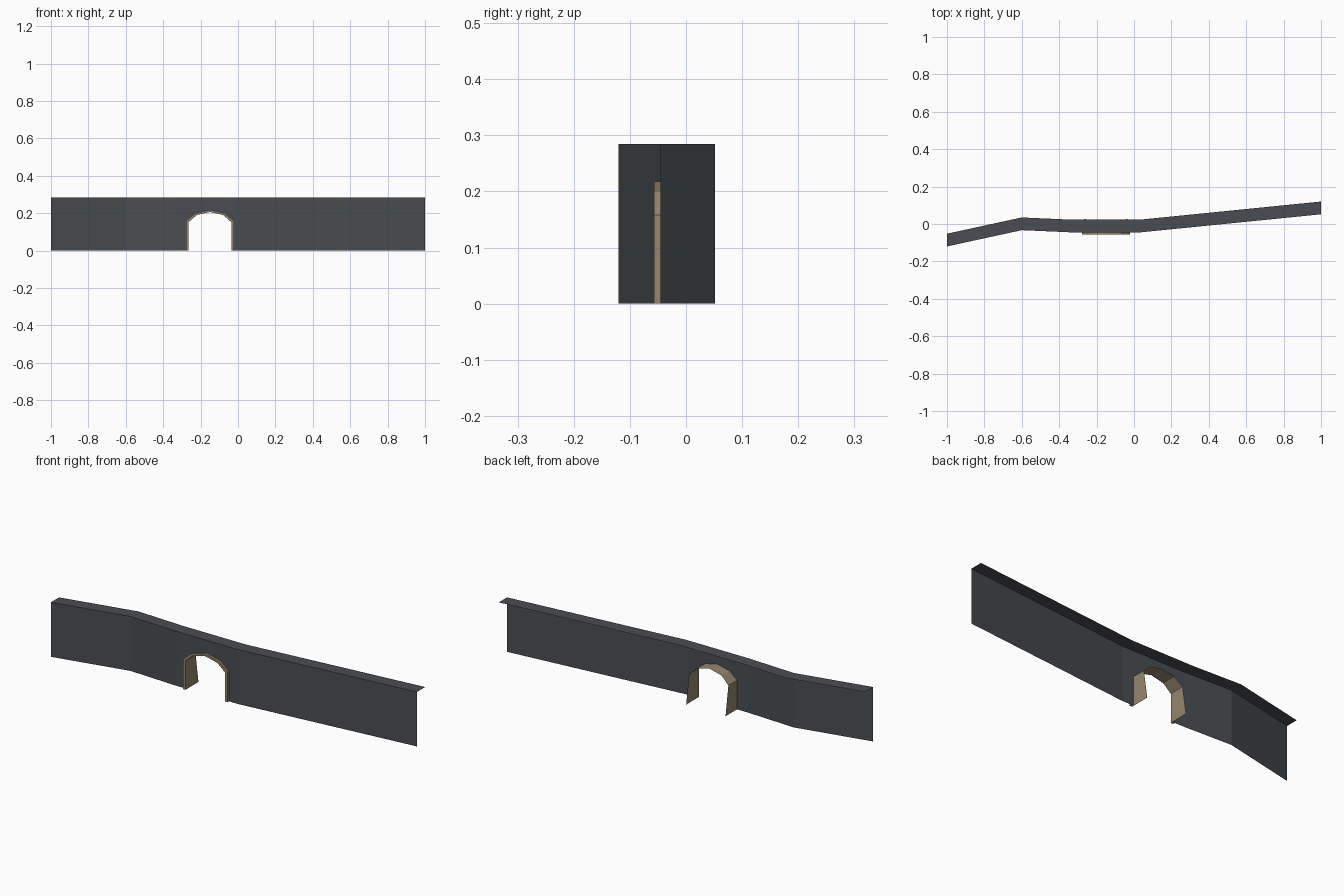
import bpy

cube = bpy.data.objects.get("Cube")
if cube:
    bpy.data.objects.remove(cube)


def material(name, colour):
    m = bpy.data.materials.new(name)
    m.use_nodes = True
    m.diffuse_color = (*colour, 1)
    bsdf = next(n for n in m.node_tree.nodes if n.type == "BSDF_PRINCIPLED")
    bsdf.inputs["Base Color"].default_value = (*colour, 1)
    return m


slate = material("dark slate", (0.066, 0.076, 0.084))
stone = material("tan stone", (0.30, 0.235, 0.155))


def build(name, verts, faces, mat):
    mesh = bpy.data.meshes.new(name)
    mesh.from_pydata(verts, [], faces)
    mesh.materials.append(mat)
    mesh.update()
    ob = bpy.data.objects.new(name, mesh)
    bpy.context.collection.objects.link(ob)
    return ob


def loft(name, rows, mat):
    """Sheet of quads through rows of equal length."""
    n = len(rows[0])
    faces = [(r * n + i, r * n + i + 1, (r + 1) * n + i + 1, (r + 1) * n + i)
             for r in range(len(rows) - 1) for i in range(n - 1)]
    return build(name, [p for row in rows for p in row], faces, mat)


HEIGHT, DEPTH, CENTRE = 0.285, 0.068, -0.15
WALL_Y, FRAME_Y = -0.045, -0.057
PLAN = [(-1, -0.12), (-0.6, -0.033), (-0.33, WALL_Y), (0.03, WALL_Y), (1, 0.052)]


def arch(half, spring, shoulder, crown):
    """Arch outline as (x, z), from left foot to right foot."""
    side = [(half, 0), (half, spring), (half * 0.62, shoulder)]
    return ([(CENTRE - x, z) for x, z in side] + [(CENTRE, crown)]
            + [(CENTRE + x, z) for x, z in reversed(side)])


outer = arch(0.128, 0.158, 0.200, 0.218)
inner = arch(0.114, 0.152, 0.190, 0.206)


def at(outline, y):
    return [(x, y, z) for x, z in outline]


# Wall panels either side of the gateway
for name, part in (("wall_right", PLAN[:3]), ("wall_left", PLAN[3:])):
    loft(name, [[(x, y, 0) for x, y in part], [(x, y, HEIGHT) for x, y in part]], slate)

# Middle wall panel with the arched opening
x0, x1 = PLAN[2][0], PLAN[3][0]
border = at([(x0, 0)] + inner + [(x1, 0), (x1, HEIGHT), (x0, HEIGHT)], WALL_Y)
build("gate_wall", border, [tuple(range(len(border)))], slate)

# Walkway strip along the top, reaching back from the wall
loft("wall_top", [[(x, y, HEIGHT) for x, y in PLAN],
                  [(x, y + DEPTH, HEIGHT) for x, y in PLAN]], slate)

# Raised stone frame and the passage lining, which leans out at its foot
loft("arch_frame", [at(outer, WALL_Y), at(outer, FRAME_Y), at(inner, FRAME_Y)], stone)
lining_back = [(x, 0.05 - 0.155 * z, z) for x, z in inner]
loft("arch_lining", [at(inner, FRAME_Y), lining_back], stone)
